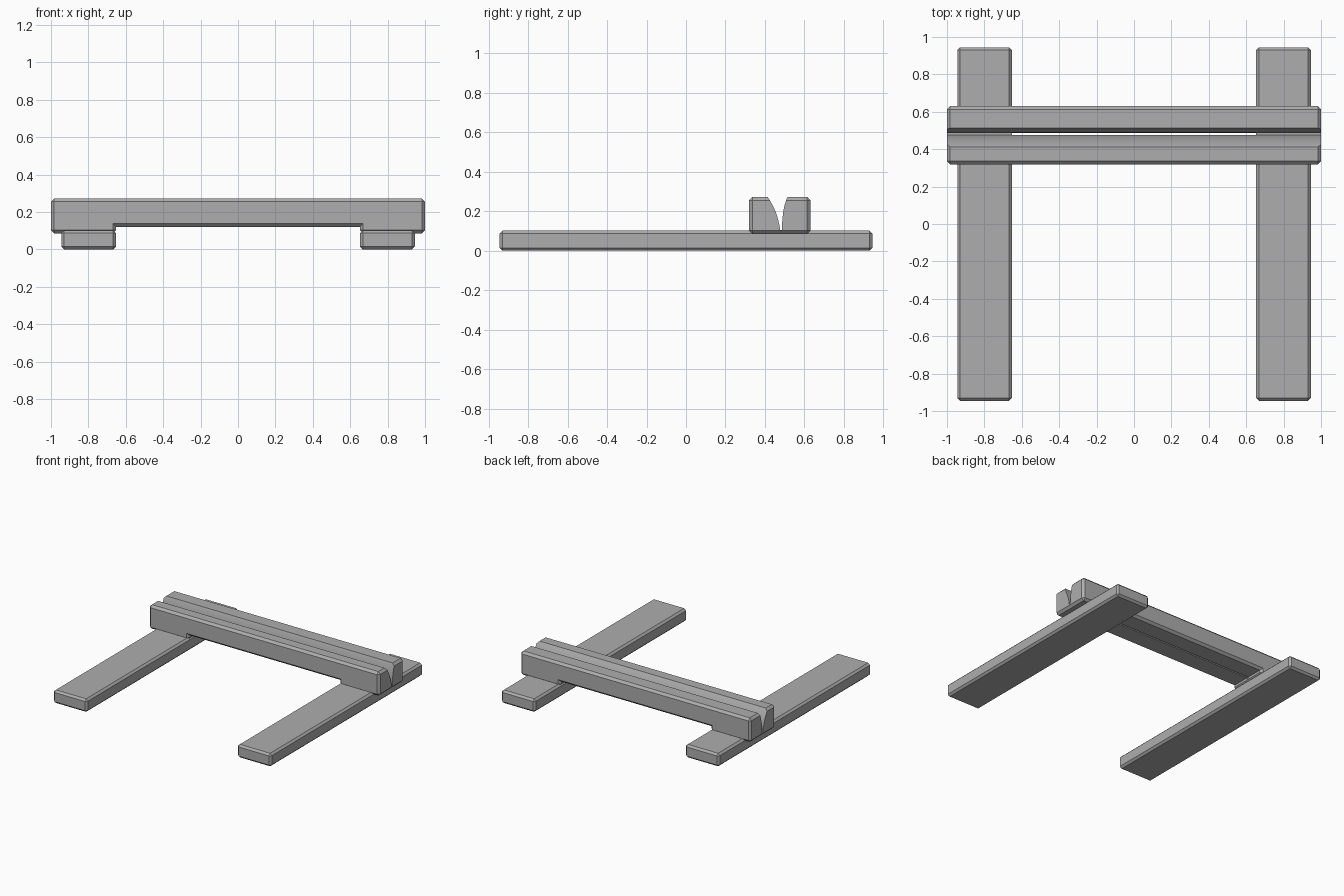
import bpy
import bmesh

default = bpy.data.objects.get("Cube")
if default:
    bpy.data.objects.remove(default)

GREY = (0.42, 0.42, 0.42, 1.0)
grey = bpy.data.materials.new("plain grey")
grey.use_nodes = True
grey.diffuse_color = GREY
grey.node_tree.nodes["Principled BSDF"].inputs["Base Color"].default_value = GREY


def prism(name, profile, axis, start, end, bevel=0.0):
    """Extrude a 2D outline along x or y and chamfer its convex edges."""
    bm = bmesh.new()
    place = {"x": lambda p: (start, p[0], p[1]), "y": lambda p: (p[0], start, p[1])}[axis]
    base = bm.faces.new([bm.verts.new(place(p)) for p in profile])
    grown = bmesh.ops.extrude_face_region(bm, geom=[base])["geom"]
    shift = (end - start, 0, 0) if axis == "x" else (0, end - start, 0)
    bmesh.ops.translate(bm, vec=shift, verts=[v for v in grown if isinstance(v, bmesh.types.BMVert)])
    bmesh.ops.recalc_face_normals(bm, faces=bm.faces)
    if bevel:
        convex = [e for e in bm.edges if e.calc_face_angle_signed() > 0]
        bmesh.ops.bevel(bm, geom=convex, offset=bevel, segments=1, profile=0.5,
                        affect="EDGES", clamp_overlap=True)
    mesh = bpy.data.meshes.new(name)
    bm.to_mesh(mesh)
    bm.free()
    mesh.materials.append(grey)
    obj = bpy.data.objects.new(name, mesh)
    bpy.context.collection.objects.link(obj)
    return obj


def activate(obj):
    bpy.ops.object.select_all(action="DESELECT")
    obj.select_set(True)
    bpy.context.view_layer.objects.active = obj


def curve(a, control, b, steps=8):
    """Points on a quadratic curve from a to b."""
    return [tuple((1 - t) ** 2 * p + 2 * t * (1 - t) * q + t * t * r
                  for p, q, r in zip(a, control, b))
            for t in (i / steps for i in range(steps + 1))]


# Two long flat boards lying front to back
inner, outer, height = 0.652, 0.945, 0.102
for side, name in ((1, "left_board"), (-1, "right_board")):
    outline = [(side * inner, 0), (side * outer, 0), (side * outer, height), (side * inner, height)]
    prism(name, outline, "y", -0.945, 0.945, 0.015)

# Crossbar with a shallow recess under its middle
bottom, recess, top = 0.085, 0.12, 0.273
bar = prism("crossbar",
            [(-1, bottom), (-inner, bottom), (-inner, recess), (inner, recess),
             (inner, bottom), (1, bottom), (1, top), (-1, top)],
            "y", 0.319, 0.631, 0.018)

# Curved lengthwise groove, open where it meets the recess
front_wall = curve((0.413, top), (0.465, 0.2), (0.477, 0.104))
back_wall = curve((0.486, 0.104), (0.487, 0.215), (0.514, top))
outline = [(0.413, 0.4)] + front_wall + back_wall + [(0.514, 0.4)]
cutter = prism("groove_cutter", outline, "x", -1.1, 1.1)
cutter.hide_render = True
activate(bar)
cut = bar.modifiers.new("groove", "BOOLEAN")
cut.operation = "DIFFERENCE"
cut.solver = "EXACT"
cut.object = cutter
bpy.ops.object.modifier_apply(modifier=cut.name)
bpy.data.objects.remove(cutter)

# Smooth groove walls, crisp chamfers
activate(bar)
bpy.ops.object.shade_smooth_by_angle(angle=0.5)
